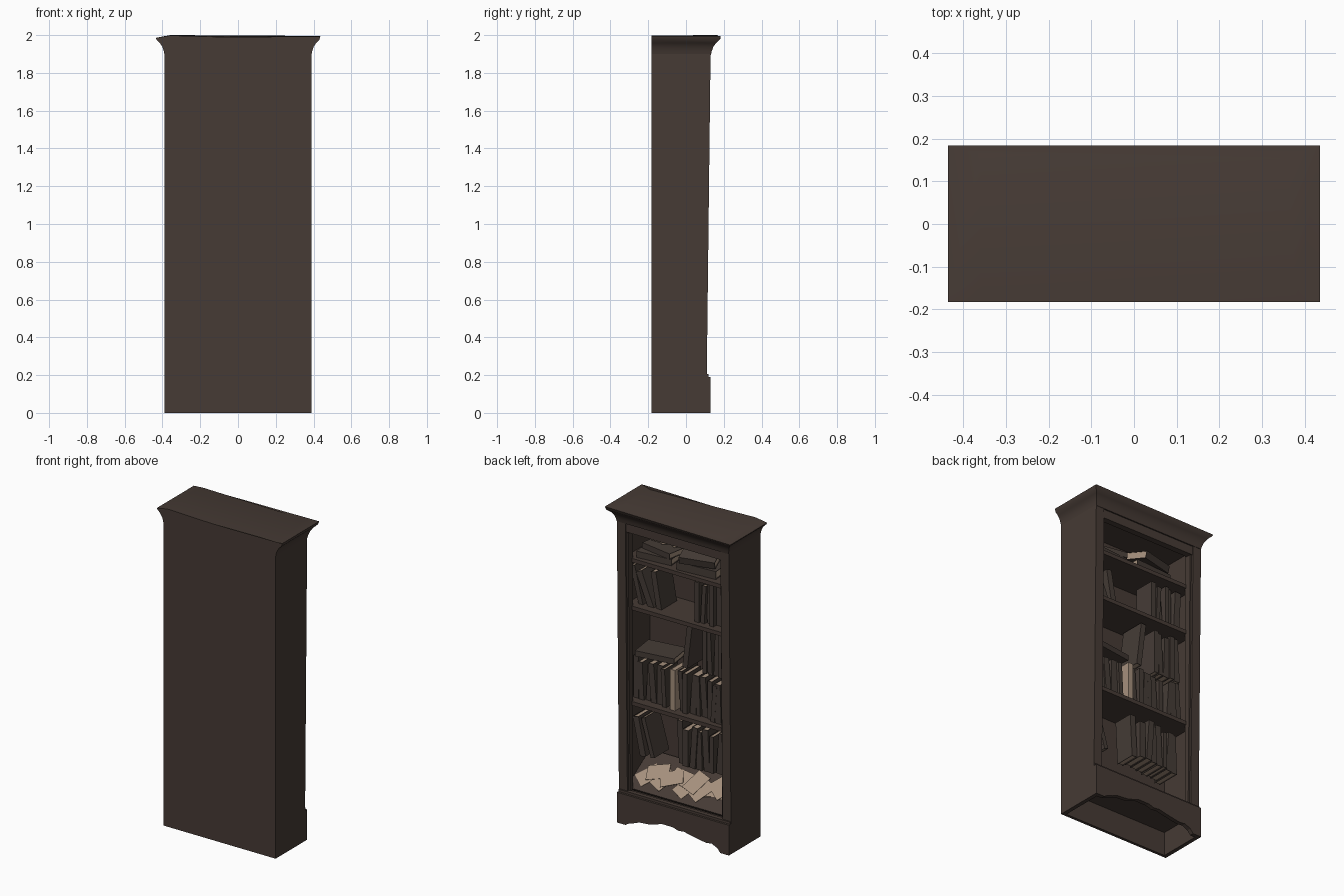
import bpy, bmesh, math, random
from mathutils import Matrix, Vector

if "Cube" in bpy.data.objects:
    bpy.data.objects.remove(bpy.data.objects["Cube"])

random.seed(4)


def material(name, rgb):
    m = bpy.data.materials.new(name)
    m.diffuse_color = (*rgb, 1)
    m.use_nodes = True
    m.node_tree.nodes["Principled BSDF"].inputs["Base Color"].default_value = m.diffuse_color
    return m


WOOD = material("dark wood", (0.061, 0.043, 0.035))
COVER = material("book cover", (0.060, 0.045, 0.037))
PAGE = material("old paper", (0.38, 0.28, 0.205))


def finish(name, bm, mats):
    bmesh.ops.recalc_face_normals(bm, faces=bm.faces)
    me = bpy.data.meshes.new(name)
    bm.to_mesh(me)
    bm.free()
    for m in mats:
        me.materials.append(m)
    ob = bpy.data.objects.new(name, me)
    bpy.context.collection.objects.link(ob)
    return ob


def add_box(bm, lo, hi, mat=0, mtx=Matrix()):
    lo, hi = Vector(lo), Vector(hi)
    place = Matrix.Translation((lo + hi) / 2) @ Matrix.Diagonal((*(hi - lo), 1))
    verts = bmesh.ops.create_cube(bm, size=1, matrix=mtx @ place)["verts"]
    for f in {f for v in verts for f in v.link_faces}:
        f.material_index = mat


def box(name, lo, hi, mtx=Matrix(), mat=WOOD):
    bm = bmesh.new()
    add_box(bm, lo, hi, 0, mtx)
    return finish(name, bm, [mat])


def prism(name, points, offset, mat=WOOD):
    """Extrude a planar outline along an offset."""
    bm = bmesh.new()
    face = bm.faces.new([bm.verts.new(p) for p in points])
    geo = bmesh.ops.extrude_face_region(bm, geom=[face])["geom"]
    bmesh.ops.translate(bm, vec=offset, verts=[v for v in geo if isinstance(v, bmesh.types.BMVert)])
    return finish(name, bm, [mat])


# Carcass: back, tapering sides and front stiles
box("back_panel", (-0.39, -0.183, 0), (0.39, -0.165, 1.92))
for s, side in ((-1, "left"), (1, "right")):
    prism(side + "_side", [(s * 0.39, y, z) for y, z in
          ((-0.183, 0), (0.105, 0), (0.110, 0.2), (0.130, 1.9), (0.130, 1.92), (-0.183, 1.92))],
          (-s * 0.025, 0, 0))
    prism(side + "_stile", [(s * 0.365, y, z) for y, z in
          ((0.07, 0.15), (0.110, 0.15), (0.110, 0.2), (0.130, 1.9), (0.07, 1.9))],
          (-s * 0.034, 0, 0))
    prism(side + "_stile_bead", [(s * 0.331, y, z) for y, z in
          ((0.07, 0.2), (0.098, 0.2), (0.116, 1.88), (0.07, 1.88))],
          (-s * 0.010, 0, 0))
box("top_rail", (-0.35, 0.085, 1.84), (0.35, 0.124, 1.93))

# Skirt with a worn arch along its lower edge
arch = []
for i in range(17):
    t = i / 16
    z = 0.018 + 0.05 * math.sin(math.pi * t) ** 0.7 + random.uniform(-0.01, 0.01)
    arch.append((0.31 - 0.62 * t, 0.105, z))
prism("skirt", [(-0.39, 0.105, 0), (-0.39, 0.105, 0.19), (0.39, 0.105, 0.19), (0.39, 0.105, 0),
                (0.33, 0.105, 0)] + arch + [(-0.33, 0.105, 0)], (0, 0.026, 0))
box("skirt_cap", (-0.388, 0.09, 0.185), (0.388, 0.118, 0.205))

# Cornice: a cove swept round three sides, flush at the back
bm = bmesh.new()
rings = []
for out, z in ((0.0, 1.895), (0.004, 1.915), (0.011, 1.937), (0.024, 1.958), (0.042, 1.975), (0.047, 1.985)):
    x, y = 0.389 + out, 0.132 + out * 1.1
    tip = 0.009 if z > 1.98 else 0
    rings.append([bm.verts.new(p) for p in
                  ((-x, -0.183, z), (-x, y, z), (x, y, z + tip), (x, -0.183, z + tip))])
dome = [bm.verts.new(p) for p in ((-0.36, -0.183, 1.998), (-0.36, 0.165, 2.0),
                                  (0.36, 0.155, 1.996), (0.38, -0.183, 1.976))]
rings.append(dome)
for a, b in zip(rings, rings[1:]):
    for i in range(4):
        j = (i + 1) % 4
        bm.faces.new((a[i], a[j], b[j], b[i]))
bm.faces.new(dome)
bm.faces.new(rings[0])
cornice = finish("cornice", bm, [WOOD])
bpy.context.view_layer.objects.active = cornice
cornice.select_set(True)
bpy.ops.object.shade_smooth_by_angle(angle=math.radians(35))
cornice.select_set(False)

# Shelves still in place, the floor and the fallen shelf
for i, z in enumerate((0.76, 1.36, 1.66)):
    box(f"shelf_{i + 1}", (-0.366, -0.166, z - 0.025), (0.366, 0.08, z))
box("floor_board", (-0.366, -0.166, 0.15), (0.366, 0.09, 0.17))
TILT = Matrix.Translation((0, 0.075, 0.21)) @ Matrix.Rotation(math.radians(-33), 4, "X")
box("fallen_shelf", (-0.36, -0.275, -0.02), (0.36, 0, 0), TILT)

# Loose papers scattered on the fallen shelf
bm = bmesh.new()
for i in range(11):
    m = (TILT @ Matrix.Translation((0.27 - 0.053 * i, random.uniform(-0.16, -0.10), 0.002 + (i * 7 % 11) * 0.002))
         @ Matrix.Rotation(random.uniform(0, 3.1), 4, "Z") @ Matrix.Rotation(random.uniform(-0.05, 0.05), 4, "X"))
    add_box(bm, (-0.05, -0.07, 0), (0.05, 0.07, 0.002), 0, m)
finish("loose_papers", bm, [PAGE])


def book(bm, mtx, w, d, h):
    """Upright book: spine towards +y, thickness w along x."""
    t = 0.003
    for x in (0, w - t):
        add_box(bm, (x, -d, 0), (x + t, -t, h), 0, mtx)
    add_box(bm, (0, -t, 0), (w, 0, h), 0, mtx)
    add_box(bm, (t, -d + 0.004, 0.004), (w - t, -t, h - 0.003), 1, mtx)


def row(name, x, end, z, height, leans, y=0.03):
    """Stand books from x down to end, cycling through lean angles."""
    bm = bmesh.new()
    i = 0
    while x > end:
        w = random.uniform(0.026, 0.042)
        h = height * random.uniform(0.85, 1.0)
        lean = math.radians(leans[i % len(leans)])
        x -= w + 0.002 + h * abs(math.sin(lean)) * 0.35
        m = Matrix.Translation((x, y + random.uniform(-0.015, 0.02), z)) @ Matrix.Rotation(lean, 4, "Y")
        book(bm, m, w, random.uniform(0.13, 0.16), h)
        i += 1
    finish(name, bm, [COVER, PAGE])


def flat_book(name, x, y, z, size, turn, tip=0):
    bm = bmesh.new()
    w, d, h = size
    m = (Matrix.Translation((x, y, z)) @ Matrix.Rotation(math.radians(turn), 4, "Z")
         @ Matrix.Rotation(math.radians(tip), 4, "X") @ Matrix.Rotation(math.radians(90), 4, "Y")
         @ Matrix.Translation((-w, d / 2, -h / 2)))
    book(bm, m, w, d, h)
    finish(name, bm, [COVER, PAGE])


# Standing rows
row("books_upper_left", 0.33, 0.20, 1.36, 0.26, (14, 22, 10))
row("books_upper_right", -0.09, -0.29, 1.36, 0.27, (0, -3, 4, 0))
row("books_middle_left", 0.35, 0.12, 0.76, 0.27, (0, 3, -3, 5))
row("books_middle_right", 0.03, -0.30, 0.76, 0.27, (4, 0, -4, 2))
row("books_stacked_right", -0.13, -0.30, 1.04, 0.28, (0, 3, -2), 0.01)
row("books_lower_left", 0.32, 0.24, 0.41, 0.28, (12, 16), 0.01)
row("books_lower_right", 0.04, -0.30, 0.43, 0.27, (3, 0, -4, 2), 0.03)

# One pale book, and a tall leaning one above the row
bm = bmesh.new()
book(bm, Matrix.Translation((0.045, 0.045, 0.76)), 0.034, 0.15, 0.255)
finish("pale_book", bm, [PAGE, PAGE])
bm = bmesh.new()
book(bm, Matrix.Translation((-0.03, 0.03, 1.04)) @ Matrix.Rotation(math.radians(-7), 4, "Y"), 0.035, 0.16, 0.28)
finish("tall_book", bm, [COVER, PAGE])

# Lying books on the top shelf and on the middle row
flat_book("lying_book_middle", 0.2, -0.04, 1.04, (0.035, 0.17, 0.25), 8)
flat_book("lying_book_top_1", 0.2, -0.04, 1.66, (0.04, 0.17, 0.23), 5)
flat_book("lying_book_top_2", 0.18, -0.05, 1.701, (0.035, 0.15, 0.22), -10)
flat_book("lying_book_top_3", -0.1, -0.04, 1.66, (0.05, 0.18, 0.26), 4)
flat_book("lying_book_top_4", -0.10, -0.02, 1.74, (0.045, 0.17, 0.22), 14, -14)

# A few sheets on top of the upper pile
bm = bmesh.new()
for i in range(3):
    m = Matrix.Translation((0.22 - 0.06 * i, -0.08, 1.742 + 0.004 * i)) @ Matrix.Rotation(0.5 * i, 4, "Z")
    add_box(bm, (-0.05, -0.04, 0), (0.05, 0.04, 0.002), 0, m)
finish("upper_papers", bm, [PAGE])
